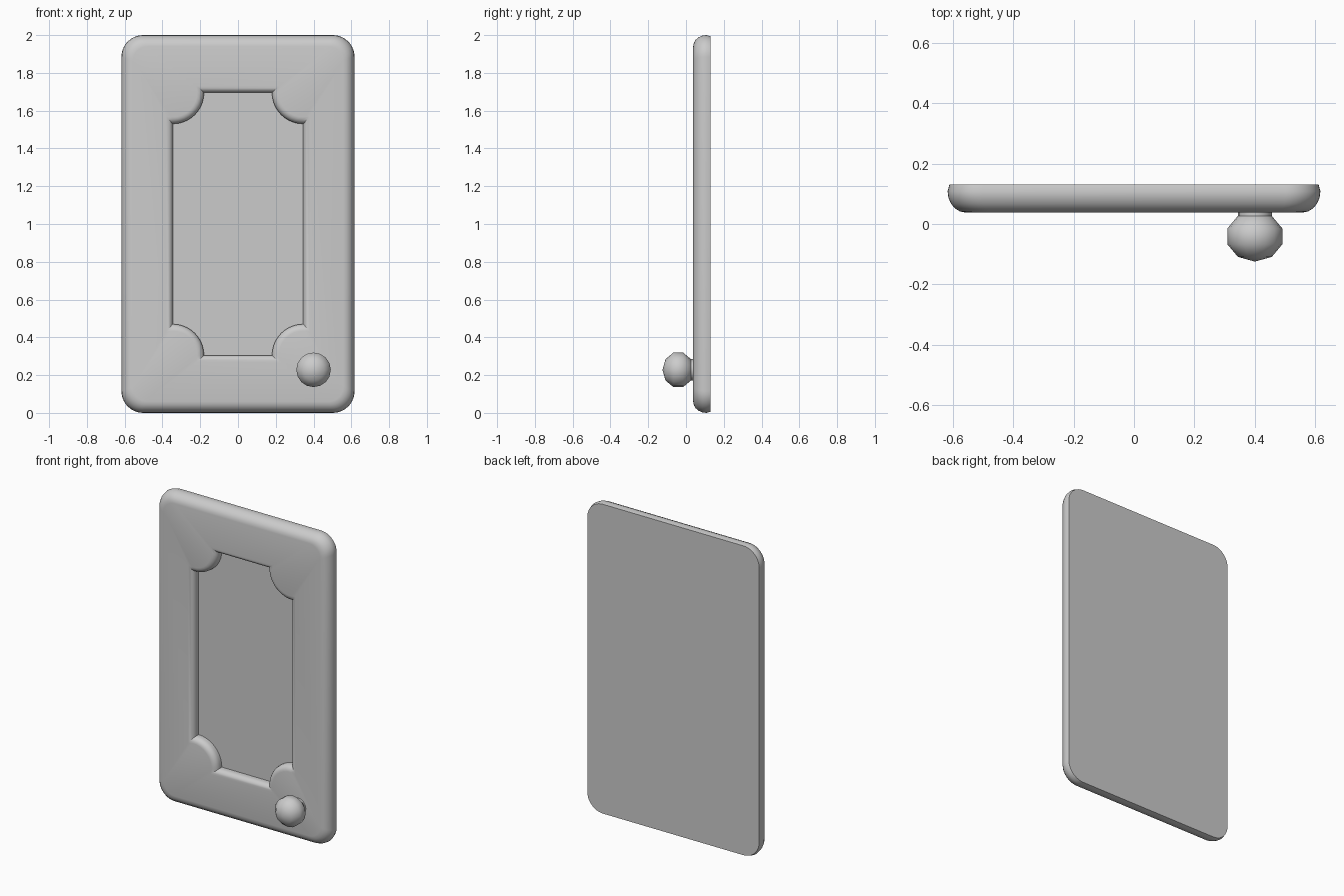
import bpy, bmesh
from math import sin, cos, pi, asin, radians

cube = bpy.data.objects.get("Cube")
if cube:
    bpy.data.objects.remove(cube, do_unlink=True)

grey = bpy.data.materials.new("plain grey")
grey.use_nodes = True
COLOUR = (0.6, 0.6, 0.6, 1)
grey.diffuse_color = COLOUR
grey.node_tree.nodes["Principled BSDF"].inputs["Base Color"].default_value = COLOUR

STEPS = 10               # segments in each corner arc
MID_Z = 1.0
HALF_W, HALF_H = 0.617, 1.0
FRONT, BACK = 0.038, 0.13
PANEL_W, PANEL_H, SCOOP = 0.345, 0.695, 0.165


def finish(bm, name, angle):
    bmesh.ops.recalc_face_normals(bm, faces=bm.faces)
    mesh = bpy.data.meshes.new(name)
    bm.to_mesh(mesh)
    bm.free()
    mesh.materials.append(grey)
    obj = bpy.data.objects.new(name, mesh)
    bpy.context.collection.objects.link(obj)
    bpy.ops.object.select_all(action='DESELECT')
    obj.select_set(True)
    bpy.context.view_layer.objects.active = obj
    bpy.ops.object.shade_smooth_by_angle(angle=radians(angle))
    return obj


def four_corners(corner):
    """Mirror one corner's points into a full counter-clockwise outline."""
    flip = corner[::-1]
    return (corner + [(-x, z) for x, z in flip]
            + [(-x, -z) for x, z in corner] + [(x, -z) for x, z in flip])


def outer_outline(inset):
    """Rounded rectangle."""
    r = 0.115 - inset * 0.6
    cx, cz = HALF_W - inset - r, HALF_H - inset - r
    angles = [pi / 2 * i / STEPS for i in range(STEPS + 1)]
    return four_corners([(cx + r * cos(a), cz + r * sin(a)) for a in angles])


def panel_outline(offset):
    """Rectangle with scooped corners, grown by an offset."""
    r = SCOOP - offset
    d = asin(offset / r)
    start, end = -pi / 2 + d, -pi - d
    angles = [start + (end - start) * i / STEPS for i in range(STEPS + 1)]
    return four_corners([(PANEL_W + r * cos(a), PANEL_H + r * sin(a)) for a in angles])


# Door: outlines lofted from the back, round the edge and into the recess
sections = [(outer_outline(0.006), BACK), (outer_outline(0), 0.108)]
for i in range(1, 6):
    t = pi / 2 * i / 5
    sections.append((outer_outline(0.06 * (1 - cos(t))), 0.108 - 0.07 * sin(t)))
LIP = 0.036
for i in range(6):
    t = pi / 2 * i / 5
    sections.append((panel_outline(LIP * (1 - sin(t))), FRONT + LIP * (1 - cos(t))))
sections.append((panel_outline(0), FRONT + 0.055))

bm = bmesh.new()
loops = [[bm.verts.new((x, y, z + MID_Z)) for x, z in outline] for outline, y in sections]
for a, b in zip(loops, loops[1:]):
    for i in range(len(a)):
        j = (i + 1) % len(a)
        bm.faces.new((a[i], a[j], b[j], b[i]))
bm.faces.new(loops[0])
bm.faces.new(loops[-1])
finish(bm, "cabinet_door", 32)

# Knob: slightly flattened ball with its pole facing forward
bm = bmesh.new()
bmesh.ops.create_uvsphere(bm, u_segments=16, v_segments=5, radius=0.096)
knob = finish(bm, "door_knob", 60)
knob.rotation_euler.x = pi / 2
knob.scale.z = 0.87
knob.location = (0.4, -0.041, 0.228)

# Short stem joining the knob to the door
bm = bmesh.new()
bmesh.ops.create_cone(bm, cap_ends=True, segments=16, radius1=0.056,
                      radius2=0.056, depth=0.04)
stem = finish(bm, "knob_stem", 40)
stem.rotation_euler.x = pi / 2
stem.location = (0.4, 0.04, 0.228)
